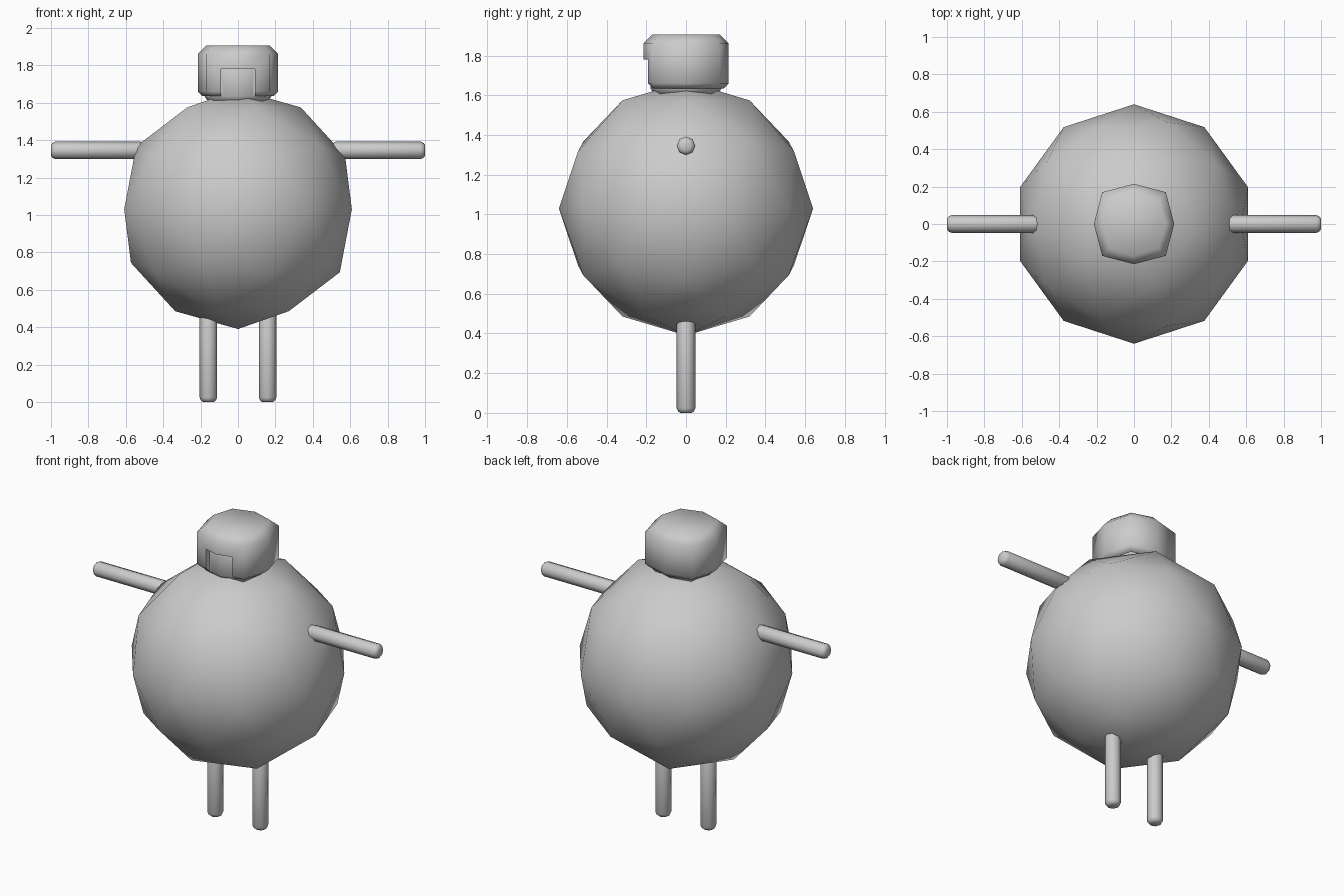
import bpy, bmesh, math
from mathutils import Matrix, Vector

if "Cube" in bpy.data.objects:
    bpy.data.objects.remove(bpy.data.objects["Cube"])

grey = bpy.data.materials.new("plain_grey")
grey.diffuse_color = (0.6, 0.6, 0.6, 1)
grey.use_nodes = True
grey.node_tree.nodes["Principled BSDF"].inputs["Base Color"].default_value = grey.diffuse_color


def finish(name, bm, angle=None):
    """Turn a bmesh into a smooth-shaded, named object."""
    bmesh.ops.recalc_face_normals(bm, faces=bm.faces)
    mesh = bpy.data.meshes.new(name)
    bm.to_mesh(mesh)
    bm.free()
    mesh.materials.append(grey)
    obj = bpy.data.objects.new(name, mesh)
    bpy.context.collection.objects.link(obj)
    smooth(obj, angle)
    return obj


def smooth(obj, angle=None):
    bpy.ops.object.select_all(action='DESELECT')
    obj.select_set(True)
    bpy.context.view_layer.objects.active = obj
    if angle is None:
        bpy.ops.object.shade_smooth()
    else:
        bpy.ops.object.shade_smooth_by_angle(angle=math.radians(angle))


def stack(rings):
    """Eight-sided solid from (z, side radius, corner x/y) rings."""
    bm = bmesh.new()
    loops = []
    for z, m, c in rings:
        pts = [(m, 0), (c, c), (0, m), (-c, c), (-m, 0), (-c, -c), (0, -m), (c, -c)]
        loops.append([bm.verts.new((x, y, z)) for x, y in pts])
    for a, b in zip(loops, loops[1:]):
        for i in range(8):
            j = (i + 1) % 8
            bm.faces.new((a[i], a[j], b[j], b[i]))
    bm.faces.new(loops[0][::-1])
    bm.faces.new(loops[-1])
    return bm


def limb(name, tip, direction, length):
    """Round-ended rod that runs from its tip along a direction."""
    k = math.sqrt(0.5)
    rings = [(0, .028), (.008, .040), (.024, .047),
             (length - .024, .047), (length - .008, .040), (length, .028)]
    bm = stack([(z, r, r * k) for z, r in rings])
    turn = Vector((0, 0, 1)).rotation_difference(Vector(direction)).to_matrix().to_4x4()
    bm.transform(Matrix.Translation(tip) @ turn)
    return finish(name, bm)


# Round body
bm = bmesh.new()
bmesh.ops.create_icosphere(bm, subdivisions=2, radius=.64,
                           matrix=Matrix.Translation((0, 0, 1.03)))
finish("body", bm)

# Arms and legs
for side, s in (("left", -1), ("right", 1)):
    limb(side + "_arm", (s, 0, 1.345), (-s, 0, 0), .50)
    limb(side + "_leg", (s * .158, 0, 0), (0, 0, 1), .49)

# Inner head, seen in the face opening and under the helmet
finish("head", stack([(1.60, .155, .125), (1.635, .18, .145),
                      (1.81, .18, .145), (1.85, .15, .12)]), 65)

# Helmet with chamfered rims
helmet = finish("helmet", stack([(1.635, .19, .15), (1.66, .215, .17),
                                 (1.86, .215, .17), (1.905, .17, .13)]))

# Face opening cut into the helmet front
bm = bmesh.new()
bmesh.ops.create_cube(bm, size=1, matrix=Matrix.Translation((0, -.26, 1.675))
                      @ Matrix.Diagonal((.18, .20, .21, 1)))
cutter = finish("opening_cutter", bm)
cutter.hide_render = True
cutter.hide_set(True)
cut = helmet.modifiers.new("face_opening", 'BOOLEAN')
cut.operation = 'DIFFERENCE'
cut.solver = 'EXACT'
cut.object = cutter
bpy.context.view_layer.objects.active = helmet
bpy.ops.object.modifier_apply(modifier=cut.name)
bpy.data.objects.remove(cutter)
smooth(helmet, 65)
